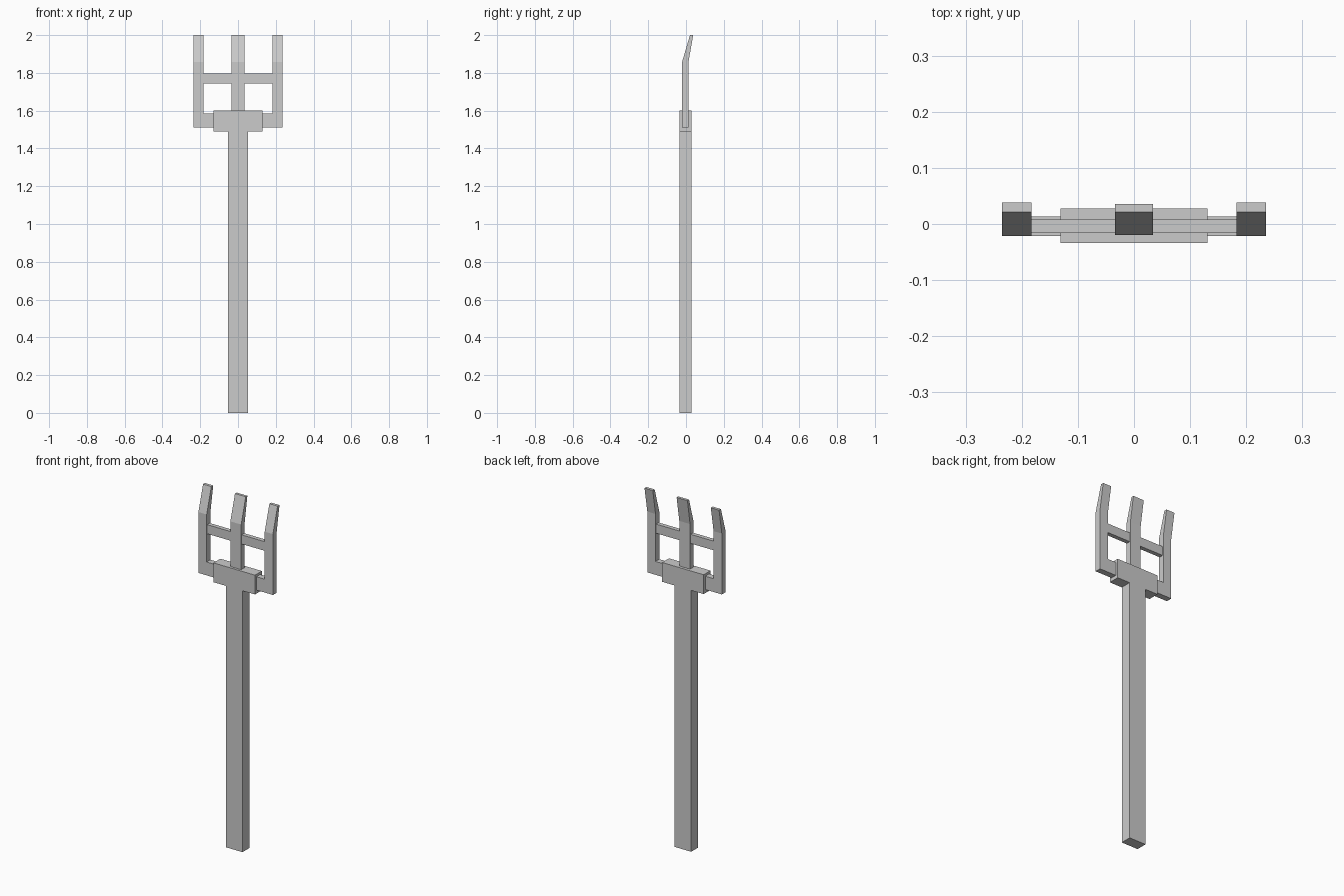
import bpy, bmesh
from mathutils import Vector

if "Cube" in bpy.data.objects:
    bpy.data.objects.remove(bpy.data.objects["Cube"])


def prism(name, outline, y0, y1, tip=None, mirror=False):
    """Extrude an x-z outline from y0 to y1; tip=(y0, y1, z) adds a bent end on the top face."""
    bm = bmesh.new()
    face = bm.faces.new([bm.verts.new((x, y0, z)) for x, z in outline])
    ext = bmesh.ops.extrude_face_region(bm, geom=[face], use_keep_orig=True)
    new = [v for v in ext["geom"] if isinstance(v, bmesh.types.BMVert)]
    bmesh.ops.translate(bm, verts=new, vec=Vector((0, y1 - y0, 0)))
    bmesh.ops.recalc_face_normals(bm, faces=bm.faces[:])
    if tip:
        top = max(bm.faces, key=lambda f: f.calc_center_median().z)
        end = bmesh.ops.extrude_discrete_faces(bm, faces=[top])["faces"][0]
        bmesh.ops.delete(bm, geom=[end], context='FACES')
        # rebuild as a connected loft from the rim of the tine to the bent end
        zmax = max(v.co.z for v in bm.verts)
        rim = [e for e in bm.edges if e.is_boundary and all(abs(v.co.z - zmax) < 1e-5 for v in e.verts)]
        up = bmesh.ops.extrude_edge_only(bm, edges=rim)["geom"]
        verts = [v for v in up if isinstance(v, bmesh.types.BMVert)]
        mid = (y0 + y1) / 2
        for v in verts:
            v.co.y = tip[0] if v.co.y < mid else tip[1]
            v.co.z = tip[2]
        edges = [e for e in up if isinstance(e, bmesh.types.BMEdge)]
        bmesh.ops.contextual_create(bm, geom=edges)
        bmesh.ops.recalc_face_normals(bm, faces=bm.faces[:])
    mesh = bpy.data.meshes.new(name)
    bm.to_mesh(mesh)
    bm.free()
    ob = bpy.data.objects.new(name, mesh)
    bpy.context.collection.objects.link(ob)
    if mirror:
        ob.modifiers.new("mirror", 'MIRROR').use_axis[0] = True
    return ob


def rect(x0, x1, z0, z1):
    return [(x0, z0), (x1, z0), (x1, z1), (x0, z1)]


BEND = 1.857

# Square shaft with its wider head block, one flush T shape
prism("shaft_and_head", [(-.052, 0), (.052, 0), (.052, 1.49), (.131, 1.49), (.131, 1.6),
                         (-.131, 1.6), (-.131, 1.49), (-.052, 1.49)], -.034, .028)

# Centre tine, leaning back at the tip
prism("centre_tine", rect(-.034, .034, 1.55, BEND), -.02, .012, tip=(.021, .036, 2.0))

# L-shaped outer tines with their side arms
prism("outer_tines", [(.10, 1.51), (.235, 1.51), (.235, BEND), (.183, BEND),
                      (.183, 1.586), (.10, 1.586)], -.021, .013,
      tip=(.021, .038, 2.0), mirror=True)

# Thin crossbars joining the tines
prism("crossbars", rect(.025, .19, 1.745, 1.797), -.016, .008, mirror=True)
